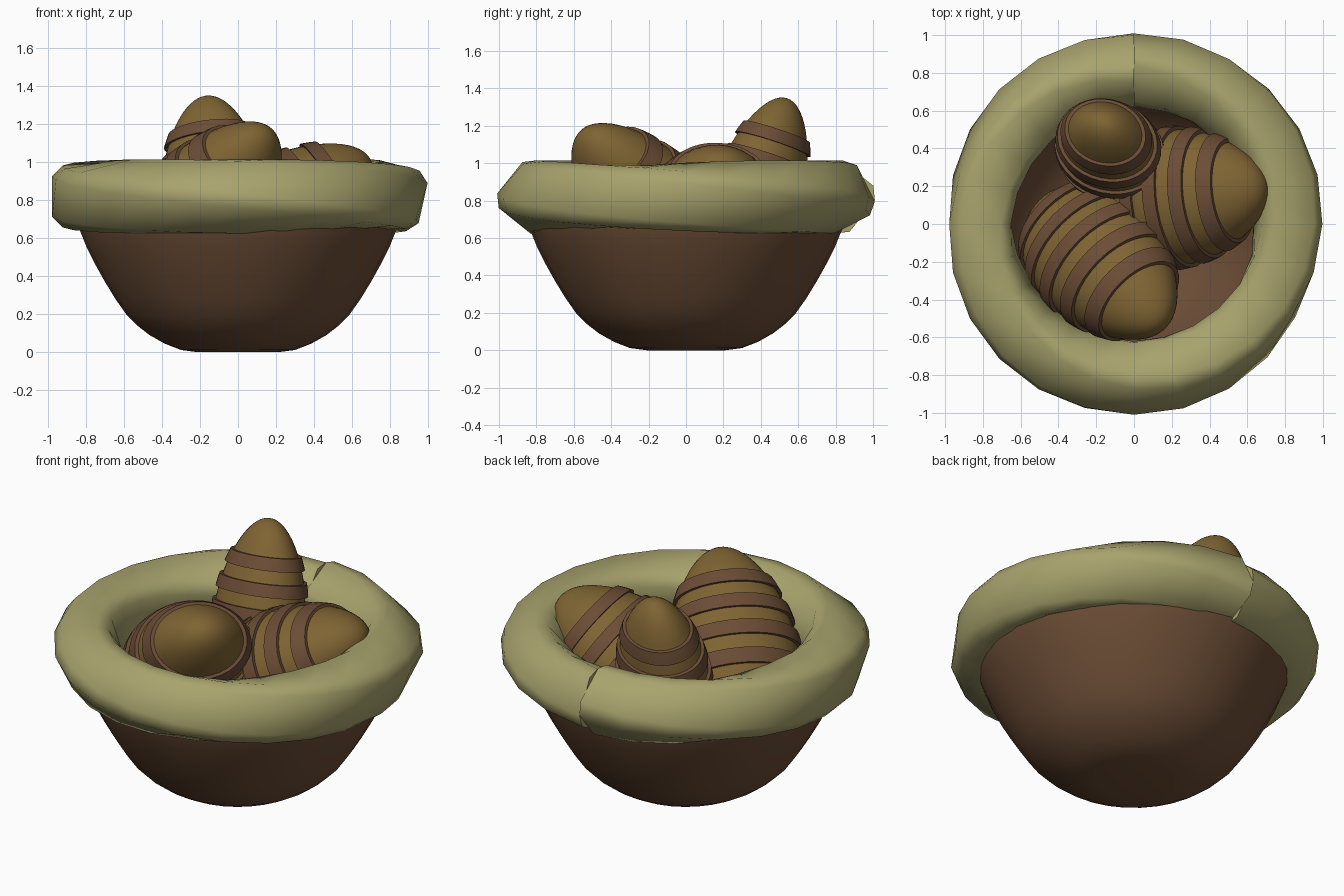
import bpy, bmesh, math
from mathutils import Vector, Matrix

cube = bpy.data.objects.get("Cube")
if cube:
    bpy.data.objects.remove(cube, do_unlink=True)


def material(name, rgb):
    m = bpy.data.materials.new(name)
    m.use_nodes = True
    colour = (*rgb, 1)
    m.diffuse_color = colour
    m.node_tree.nodes["Principled BSDF"].inputs["Base Color"].default_value = colour
    return m


BROWN = material("warm brown", (0.147, 0.073, 0.036))
GOLD = material("dull gold", (0.212, 0.127, 0.033))
GREEN = material("pale olive", (0.39, 0.365, 0.152))


def finish(name, bm, mats, angle):
    """Turn a bmesh into a named, smoothed object."""
    bmesh.ops.remove_doubles(bm, verts=bm.verts, dist=1e-5)
    bmesh.ops.recalc_face_normals(bm, faces=bm.faces)
    mesh = bpy.data.meshes.new(name)
    bm.to_mesh(mesh)
    bm.free()
    for m in mats:
        mesh.materials.append(m)
    ob = bpy.data.objects.new(name, mesh)
    bpy.context.collection.objects.link(ob)
    bpy.ops.object.select_all(action='DESELECT')
    ob.select_set(True)
    bpy.context.view_layer.objects.active = ob
    bpy.ops.object.shade_smooth_by_angle(angle=math.radians(angle))
    return ob


def bridge(bm, a, b, index=0):
    """Join two equal closed rings of vertices with quads."""
    n = len(a)
    for i in range(n):
        j = (i + 1) % n
        bm.faces.new((a[i], a[j], b[j], b[i])).material_index = index


def lathe(name, profile, mats, indices=None, squash=1, segments=32, angle=35):
    """Revolve (radius, height) points around z, flattened along y by squash."""
    bm = bmesh.new()
    rings = []
    for r, z in profile:
        rings.append([bm.verts.new((r * math.cos(a), squash * r * math.sin(a), z))
                      for a in (math.tau * k / segments for k in range(segments))])
    for k in range(len(rings) - 1):
        bridge(bm, rings[k], rings[k + 1], indices[k] if indices else 0)
    bm.faces.new(rings[0])
    bm.faces.new(rings[-1])
    return finish(name, bm, mats, angle)


# Bowl: outer wall up, lip hidden in the rim, inner wall back down
lathe("bowl", [(0.21, 0), (0.3, 0.012), (0.385, 0.045), (0.465, 0.09), (0.53, 0.14),
               (0.585, 0.195), (0.645, 0.28), (0.7, 0.37), (0.75, 0.46),
               (0.8, 0.56), (0.84, 0.66), (0.86, 0.76),
               (0.76, 0.76), (0.73, 0.62), (0.66, 0.42), (0.55, 0.25),
               (0.4, 0.13), (0.2, 0.09)], [BROWN])


# Rim: bevelled square bar bent into a circle and twisted, with an open seam at the back
def twisted_rim(centre=0.815, side=0.163, bevel=0.055, height=0.82, steps=24, twist=-205):
    section = []
    for q in range(4):
        for v in (bevel - side, side - bevel):
            section.append(Matrix.Rotation(q * math.pi / 2, 2) @ Vector((side, v)))
    bm = bmesh.new()
    rings = []
    for k in range(steps + 1):
        t = k / steps
        around = math.pi / 2 + math.tau * t
        turn = Matrix.Rotation(math.radians(twist * (t - 0.25)), 2)
        ring = []
        for p in section:
            q = turn @ p
            r = centre + q.x
            ring.append(bm.verts.new((r * math.cos(around), r * math.sin(around),
                                      height + q.y)))
        rings.append(ring)
    for a, b in zip(rings, rings[1:]):
        bridge(bm, a, b)
    bm.faces.new(rings[0])
    bm.faces.new(rings[-1])
    return finish("twisted_rim", bm, [GREEN], 65)


twisted_rim()


# Eggs: slightly flattened, tapered body with raised brown bands below a plain cap
def egg(name, centre, axis, wide, radius, half, taper=0.17):
    def r_at(u):
        return radius * 0.98 * math.sqrt(max(0, 1 - u * u)) * (1 - taper * u)

    profile, indices = [], []

    def add(u, lift, index):
        profile.append((r_at(u) + lift, u * half))
        indices.append(index)

    for k in range(6):
        add(-math.cos(k * 0.11 + 0.02), 0, 0)
    top = -0.75
    while top < 0.6:
        add(top, 0, 1)
        for k in range(4):
            add(top + 0.05 * k, 0.02, 1)
        add(top + 0.15, 0, 0)
        add(top + 0.225, 0, 0)
        top += 0.3
    for k in range(1, 10):
        add(math.sin(0.68 + k * 0.0975), 0, 0)
    ob = lathe(name, profile, [GOLD, BROWN], indices, squash=0.82)
    z = Vector(axis).normalized()
    y = z.cross(Vector(wide)).normalized()
    turn = Matrix((y.cross(z), y, z)).transposed()
    ob.matrix_world = Matrix.Translation(centre) @ turn.to_4x4()
    return ob


egg("back_egg", (-0.13, 0.4, 0.9), (-0.08, 0.3, 0.95), (0.9, -0.4, 0), 0.285, 0.47)
egg("left_egg", (0.27, 0.145, 0.76), (0.82, 0.1, 0.5), (0, 1, 0), 0.365, 0.5)
egg("front_egg", (-0.16, -0.22, 0.81), (0.54, -0.55, 0.63), (0.7, 0.7, 0), 0.35, 0.57)
